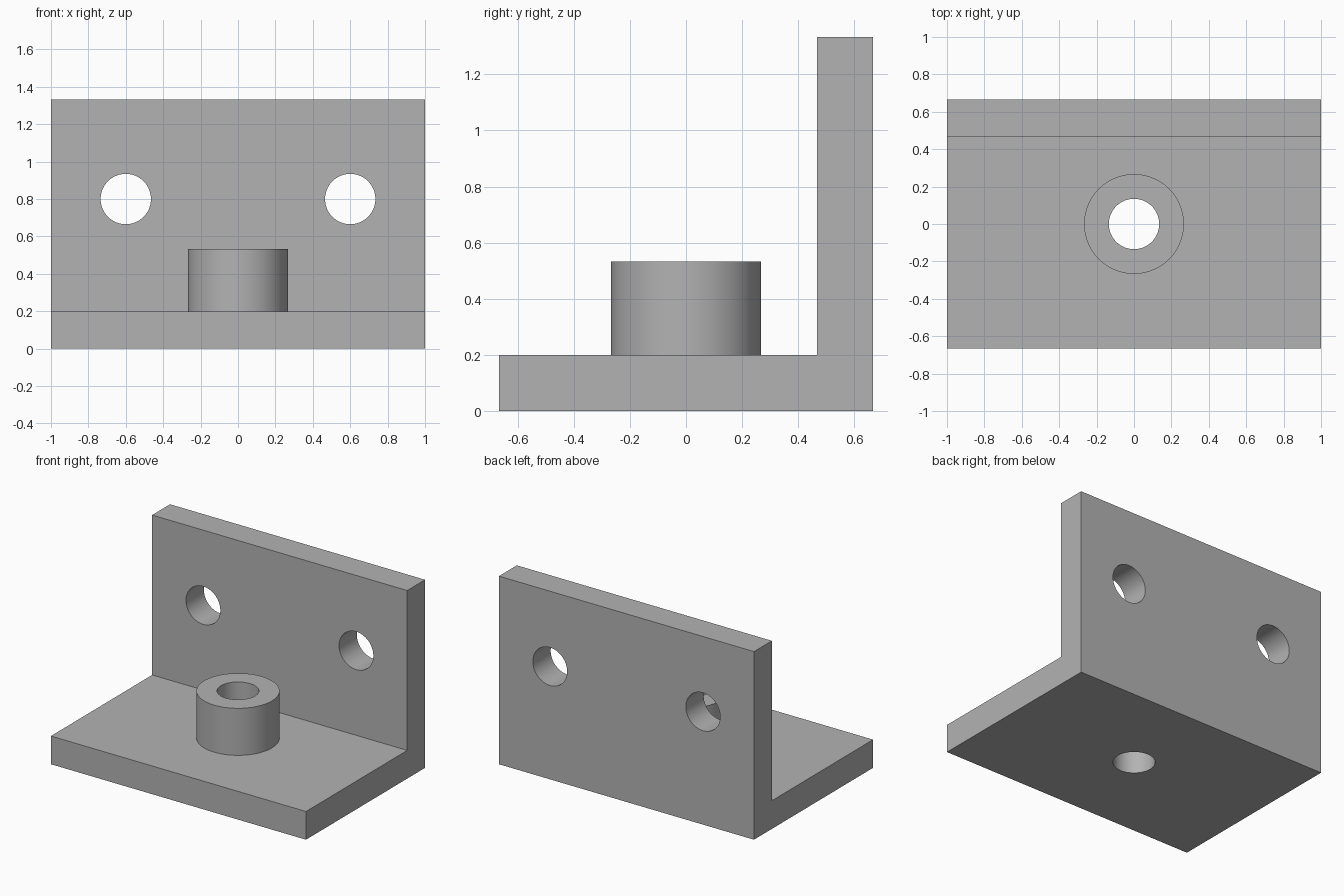
import bpy
import bmesh
from math import radians

cube = bpy.data.objects.get("Cube")
if cube:
    bpy.data.objects.remove(cube, do_unlink=True)

WIDTH, DEPTH, HEIGHT = 2.0, 1.3333, 1.3333
THICK = 0.2
HOLE_R, BOSS_R, BOSS_TOP = 0.1345, 0.2667, 0.5333
HOLE_X, HOLE_Z = 0.6, 0.8

# Plain grey metal
grey = bpy.data.materials.new("grey metal")
grey.use_nodes = True
colour = (0.45, 0.45, 0.45, 1)
grey.diffuse_color = colour
grey.node_tree.nodes["Principled BSDF"].inputs["Base Color"].default_value = colour


def cylinder(name, radius, length, location, tilt=0):
    bpy.ops.mesh.primitive_cylinder_add(vertices=96, radius=radius, depth=length,
                                        location=location, rotation=(tilt, 0, 0))
    obj = bpy.context.object
    obj.name = name
    return obj


def combine(target, tool, operation):
    mod = target.modifiers.new(operation.lower(), "BOOLEAN")
    mod.operation, mod.object, mod.solver = operation, tool, "EXACT"
    bpy.context.view_layer.objects.active = target
    bpy.ops.object.modifier_apply(modifier=mod.name)
    bpy.data.objects.remove(tool, do_unlink=True)


# L-shaped bracket: side profile extruded across the width
back, wall = DEPTH / 2, DEPTH / 2 - THICK
profile = [(-back, 0), (back, 0), (back, HEIGHT), (wall, HEIGHT), (wall, THICK), (-back, THICK)]
bm = bmesh.new()
side = bm.faces.new([bm.verts.new((-WIDTH / 2, y, z)) for y, z in profile])
new = bmesh.ops.extrude_face_region(bm, geom=[side])["geom"]
bmesh.ops.translate(bm, vec=(WIDTH, 0, 0),
                    verts=[v for v in new if isinstance(v, bmesh.types.BMVert)])
bmesh.ops.recalc_face_normals(bm, faces=bm.faces)
mesh = bpy.data.meshes.new("angle_bracket")
bm.to_mesh(mesh)
bm.free()
bracket = bpy.data.objects.new("angle_bracket", mesh)
bpy.context.collection.objects.link(bracket)
mesh.materials.append(grey)

# Round boss standing on the base, sunk halfway into it before joining
boss_bottom = THICK / 2
boss = cylinder("boss", BOSS_R, BOSS_TOP - boss_bottom, (0, 0, (BOSS_TOP + boss_bottom) / 2))
boss.data.materials.append(grey)
combine(bracket, boss, "UNION")

# Vertical bore through boss and base
combine(bracket, cylinder("bore_cutter", HOLE_R, 2, (0, 0, BOSS_TOP / 2)), "DIFFERENCE")

# Two mounting holes through the upright wall
for sign in (-1, 1):
    cutter = cylinder("hole_cutter", HOLE_R, THICK * 2,
                      (sign * HOLE_X, back - THICK / 2, HOLE_Z), radians(90))
    combine(bracket, cutter, "DIFFERENCE")

# Smooth round walls, sharp edges kept
bpy.ops.object.select_all(action="DESELECT")
bracket.select_set(True)
bpy.context.view_layer.objects.active = bracket
bpy.ops.object.shade_smooth_by_angle(angle=radians(30))
